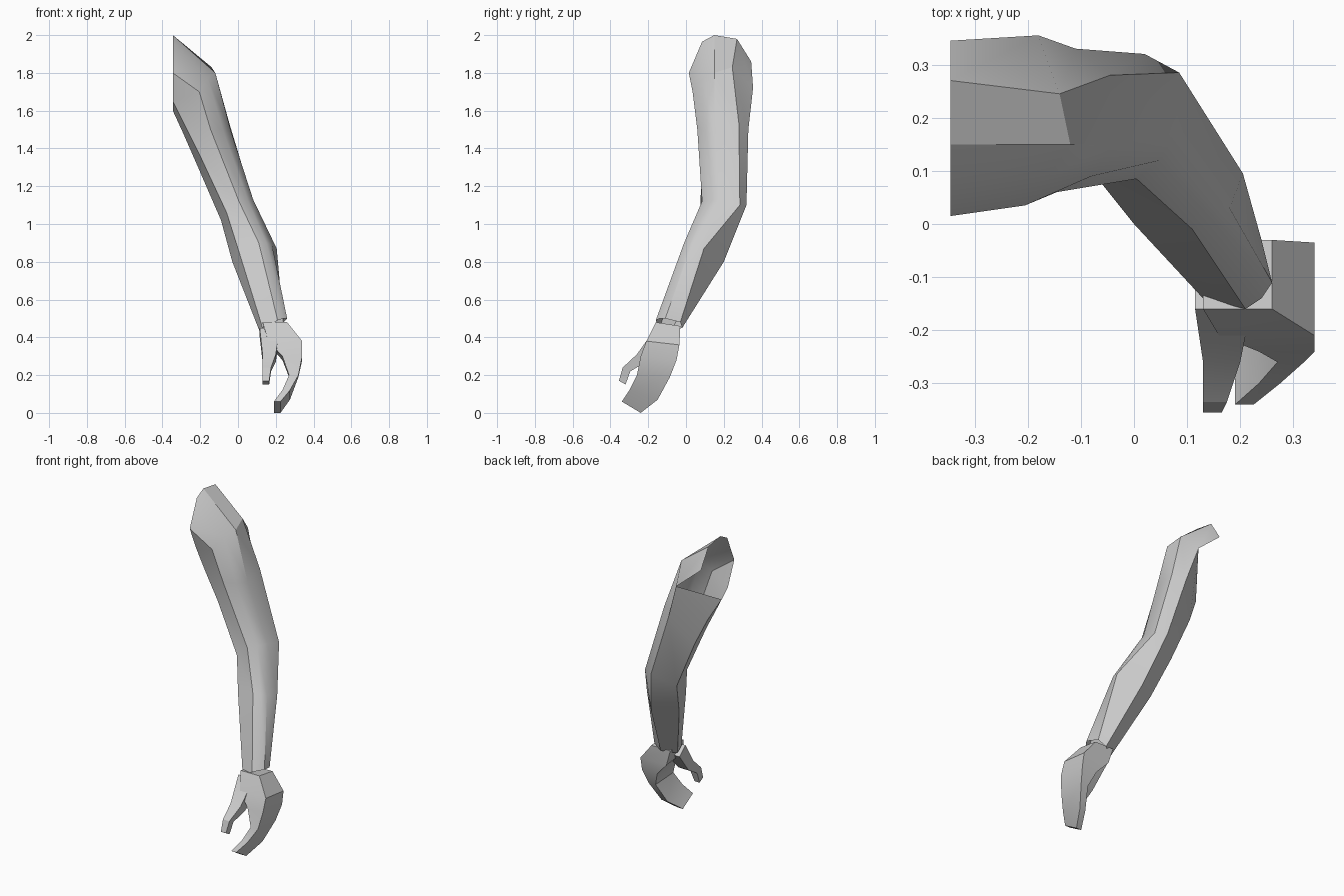
import bpy
import bmesh
import math

default_cube = bpy.data.objects.get("Cube")
if default_cube:
    bpy.data.objects.remove(default_cube, do_unlink=True)

# Single plain grey
grey = bpy.data.materials.new("plain grey")
grey.use_nodes = True
grey_colour = (0.6, 0.6, 0.6, 1)
grey.diffuse_color = grey_colour
grey.node_tree.nodes["Principled BSDF"].inputs["Base Color"].default_value = grey_colour


def finish(bm, name):
    """Turn the bmesh into a shaded object."""
    bmesh.ops.recalc_face_normals(bm, faces=bm.faces[:])
    mesh = bpy.data.meshes.new(name)
    bm.to_mesh(mesh)
    bm.free()
    mesh.materials.append(grey)
    obj = bpy.data.objects.new(name, mesh)
    bpy.context.collection.objects.link(obj)
    bpy.ops.object.select_all(action='DESELECT')
    obj.select_set(True)
    bpy.context.view_layer.objects.active = obj
    bpy.ops.object.shade_smooth_by_angle(angle=math.radians(30))
    return obj


def loft(bm, rings, skip=()):
    """Bridge successive closed rings of points with quads."""
    levels = [[bm.verts.new(point) for point in ring] for ring in rings]
    for level, (upper, lower) in enumerate(zip(levels, levels[1:])):
        count = len(upper)
        for side in range(count):
            if (level, side) in skip:
                continue
            after = (side + 1) % count
            bm.faces.new((upper[side], upper[after], lower[after], lower[side]))
    return levels


# Arm: muscle lines running from the shoulder opening to the wrist
muscle_lines = dict(
    front=((-.345, .015, 1.8), (-.205, .035, 1.7), (-.145, .06, 1.5),
           (.005, .085, 1.12), (.11, -.01, .9), (.21, -.16, .49)),
    front_outer=((-.345, .085, 1.965), (-.16, .09, 1.77), (-.08, .09, 1.5),
                 (.05, .12, 1.13), (.15, .01, .9), (.24, -.14, .5)),
    outer=((-.345, .15, 2), (-.12, .15, 1.8), (-.04, .15, 1.5),
           (.08, .18, 1.13), (.18, .03, .89), (.26, -.11, .5)),
    back_outer=((-.345, .27, 1.98), (-.14, .245, 1.83), (-.045, .28, 1.53),
                (.085, .285, 1.1), (.205, .095, .87), (.24, -.03, .48)),
    back=((-.345, .345, 1.86), (-.18, .355, 1.72), (-.11, .33, 1.5),
          (.02, .32, 1.1), (.1, .2, .8), (.19, -.02, .45)),
    inner=((-.345, .14, 1.6), (-.29, .2, 1.48), (-.22, .23, 1.32),
           (-.09, .22, 1.02), (-.03, .11, .8), (.115, -.08, .43)),
    front_inner=((-.345, .08, 1.65), (-.28, .08, 1.52), (-.2, .085, 1.36),
                 (-.06, .075, 1.06), (0, 0, .87), (.13, -.14, .45)),
)
line_names = list(muscle_lines)
back, inner = line_names.index("back"), line_names.index("inner")
arm_mesh = bmesh.new()
levels = loft(arm_mesh, list(zip(*muscle_lines.values())), skip={(0, back)})
# The armpit stays partly open, so only a triangle closes its lower corner
arm_mesh.faces.new((levels[1][back], levels[0][inner], levels[1][inner]))
finish(arm_mesh, "arm")


def digit(name, sections):
    """Capped four-sided loft; each section gives outer and inner x,
    then y and z of its front edge and of its back edge."""
    rings = []
    for outer_x, inner_x, front_y, front_z, back_y, back_z in sections:
        rings.append(((outer_x, front_y, front_z), (inner_x, front_y, front_z),
                      (inner_x, back_y, back_z), (outer_x, back_y, back_z)))
    bm = bmesh.new()
    ends = loft(bm, rings)
    bm.faces.new(ends[0])
    bm.faces.new(ends[-1])
    return finish(bm, name)


# Palm and joined fingers, curling inwards
digit("palm_and_fingers", (
    (.26, .13, -.16, .48, -.03, .46),
    (.34, .16, -.21, .38, -.035, .36),
    (.34, .235, -.24, .3, -.05, .28),
    (.32, .27, -.26, .2, -.085, .19),
    (.275, .235, -.3, .12, -.15, .07),
    (.225, .19, -.34, .06, -.24, 0),
))

# Thumb, reaching forwards and bent down at the tip
digit("thumb", (
    (.22, .115, -.16, .45, -.1, .4),
    (.2, .13, -.26, .31, -.21, .27),
    (.175, .13, -.335, .24, -.295, .22),
    (.165, .13, -.355, .17, -.32, .15),
))
